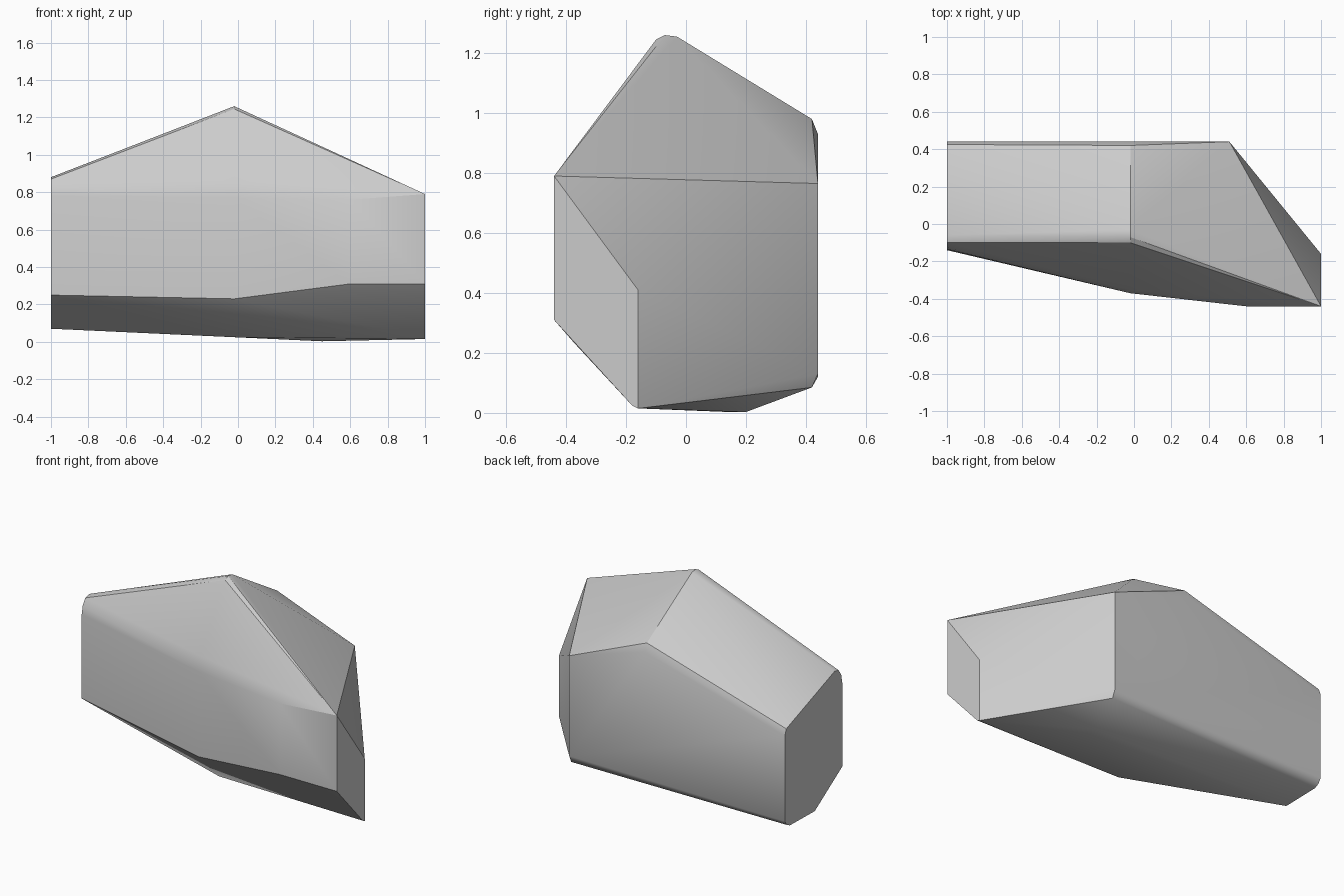
import bpy, bmesh, math

cube = bpy.data.objects.get("Cube")
if cube:
    bpy.data.objects.remove(cube, do_unlink=True)

stone = bpy.data.materials.new("stone grey")
stone.use_nodes = True
grey = (0.6, 0.6, 0.6, 1)
stone.diffuse_color = grey
stone.node_tree.nodes["Principled BSDF"].inputs["Base Color"].default_value = grey

# Cross-sections of the rock along its length: x -> (y, z) outline corners
sections = {
    -1.0: [(.425, .70), (.44, .66), (.44, .12), (.42, .09), (.39, .075), (.14, .07),
           (-.14, .25), (-.135, .78), (-.125, .83), (-.10, .87), (-.06, .88)],
    -.02: [(.42, .98), (.44, .93), (-.16, .025), (-.37, .23), (-.37, .77),
           (-.35, .86), (-.10, 1.245), (-.07, 1.26), (-.03, 1.255)],
    .45: [(.14, .003), (.2, .003)],
    .51: [(.44, .765), (.44, .13), (.42, .085)],
    .60: [(-.44, .31), (-.44, .76)],
    1.0: [(-.44, .79), (-.44, .31), (-.18, .025), (-.16, .015), (-.16, .41)],
}

# Faceted rock skin wrapped around the sections
bm = bmesh.new()
for x, outline in sections.items():
    for y, z in outline:
        bm.verts.new((x, y, z))
bmesh.ops.convex_hull(bm, input=bm.verts)
bmesh.ops.delete(bm, geom=[v for v in bm.verts if not v.link_faces], context='VERTS')
bmesh.ops.dissolve_limit(bm, angle_limit=math.radians(0.8), verts=bm.verts, edges=bm.edges)
bmesh.ops.recalc_face_normals(bm, faces=bm.faces)
mesh = bpy.data.meshes.new("rock")
bm.to_mesh(mesh)
bm.free()
mesh.materials.append(stone)
rock = bpy.data.objects.new("rock", mesh)
bpy.context.collection.objects.link(rock)

# Soft shading over the worn corners, crisp main edges
bpy.context.view_layer.objects.active = rock
rock.select_set(True)
bpy.ops.object.shade_smooth_by_angle(angle=math.radians(30))
